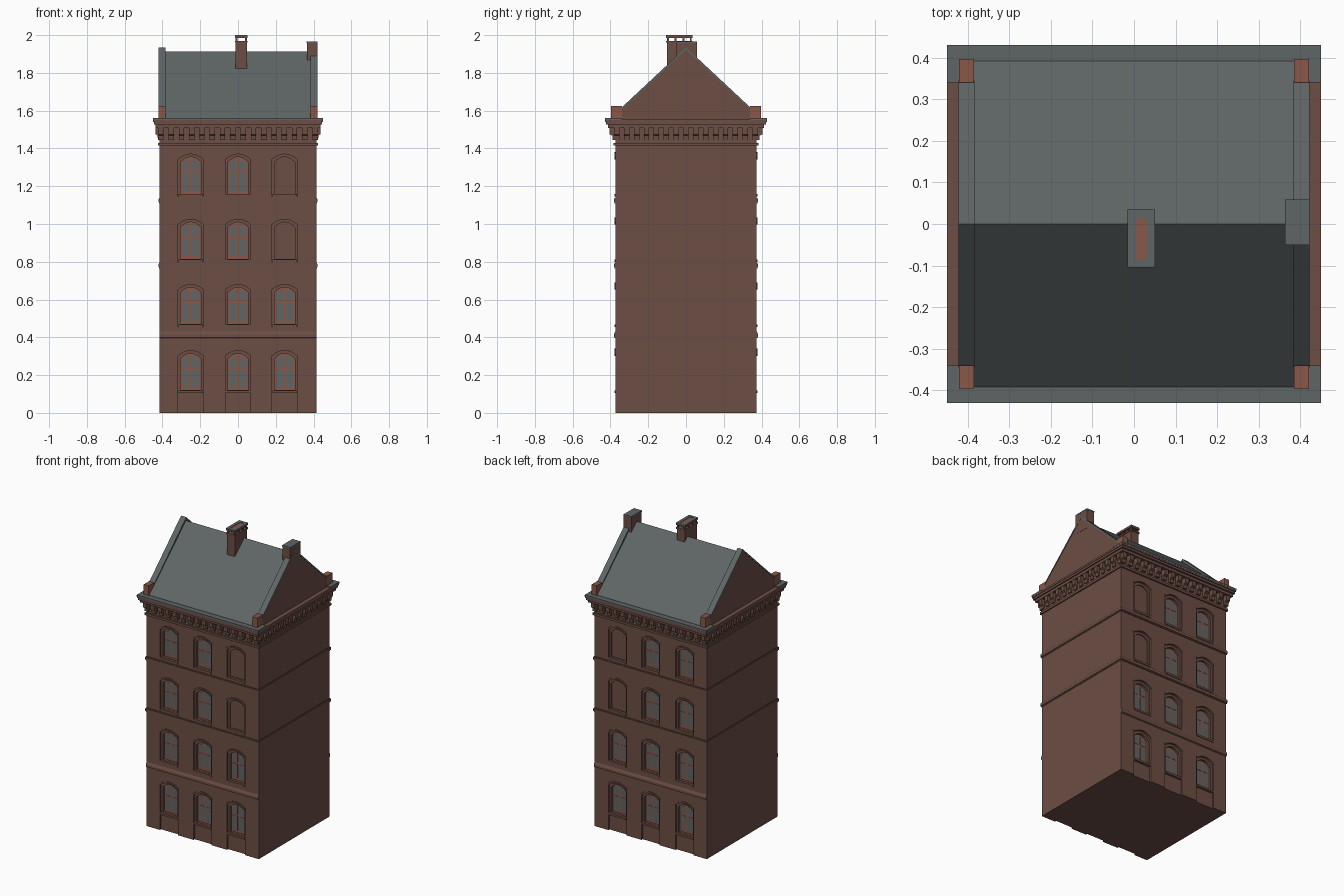
import bpy, bmesh, math

if "Cube" in bpy.data.objects:
    bpy.data.objects.remove(bpy.data.objects["Cube"])

def material(name, rgb):
    m = bpy.data.materials.new(name)
    m.diffuse_color = (*rgb, 1)
    m.use_nodes = True
    m.node_tree.nodes["Principled BSDF"].inputs["Base Color"].default_value = m.diffuse_color
    return m

BRICK = material("brown brick", (0.150, 0.077, 0.058))
TERRA = material("terracotta", (0.250, 0.098, 0.066))
SLATE = material("slate grey", (0.114, 0.128, 0.131))


class Part:
    """Collects boxes and extruded outlines into one object."""
    def __init__(self, name, mat):
        self.name, self.mat, self.bm = name, mat, bmesh.new()

    def prism(self, pts, a, b, axis='y'):
        # outline is (x, z) extruded along y, or (y, z) extruded along x
        def put(p, d):
            return (p[0], d, p[1]) if axis == 'y' else (d, p[0], p[1])
        lo = [self.bm.verts.new(put(p, a)) for p in pts]
        hi = [self.bm.verts.new(put(p, b)) for p in pts]
        self.bm.faces.new(lo)
        self.bm.faces.new(hi[::-1])
        n = len(pts)
        for i in range(n):
            j = (i + 1) % n
            self.bm.faces.new((lo[i], hi[i], hi[j], lo[j]))

    def box(self, x0, x1, y0, y1, z0, z1):
        self.prism([(x0, z0), (x1, z0), (x1, z1), (x0, z1)], y0, y1)

    def course(self, hx, hy, z0, z1):
        self.box(-hx, hx, -hy, hy, z0, z1)

    def finish(self):
        bmesh.ops.recalc_face_normals(self.bm, faces=self.bm.faces)
        me = bpy.data.meshes.new(self.name)
        self.bm.to_mesh(me)
        self.bm.free()
        me.materials.append(self.mat)
        ob = bpy.data.objects.new(self.name, me)
        bpy.context.collection.objects.link(ob)
        return ob


def arch(cx, w, z0, z1, rise=0.028, n=8):
    """Rectangle with a segmental arched head."""
    pts = [(cx - w / 2, z0), (cx + w / 2, z0)]
    for i in range(n + 1):
        t = 1 - 2 * i / n
        pts.append((cx + t * w / 2, z1 - rise * t * t))
    return pts


def carve(target, cutter):
    mod = target.modifiers.new("carve", 'BOOLEAN')
    mod.operation, mod.solver, mod.object = 'DIFFERENCE', 'EXACT', cutter
    bpy.context.view_layer.objects.active = target
    bpy.ops.object.modifier_apply(modifier=mod.name)
    bpy.data.objects.remove(cutter, do_unlink=True)


HX, HY = 0.416, 0.374           # wall half sizes
COLUMNS = (-0.25, 0.0, 0.247)
ROWS = (0.105, 0.455, 0.800, 1.145)

# body with window niches
body = Part("brick_walls", BRICK)
body.course(HX, HY, 0, 1.55)
body = body.finish()
outer = Part("niche_cutter", BRICK)
inner = Part("opening_cutter", BRICK)
sills = Part("window_sills", BRICK)
frames = Part("window_frames", TERRA)
panes = Part("window_panes", SLATE)
hoods = Part("window_hoods", BRICK)
for s in (-1, 1):
    for r, z in enumerate(ROWS):
        for c, x in enumerate(COLUMNS):
            blind = c == 2 and r >= 2
            depth = 0.020 if blind else 0.036
            # shallow surround, running to the ground on the lowest floor
            outer.prism(arch(x, 0.134, -0.02 if r == 0 else z, z + 0.225),
                        s * (HY - 0.012), s * (HY + 0.05))
            inner.prism(arch(x, 0.108, z + 0.015, z + 0.21),
                        s * (HY - depth), s * (HY + 0.05))
            # slim arched hood above the surround
            top = arch(x, 0.146, z + 0.19, z + 0.235)[2:]
            low = arch(x, 0.134, z + 0.19, z + 0.225)[2:]
            hoods.prism(top + low[::-1], s * (HY - 0.004), s * (HY + 0.005))
            sills.box(x - 0.065, x + 0.065, s * (HY - 0.02), s * (HY + 0.004), z, z + 0.013)
            if blind:
                continue
            frames.prism(arch(x, 0.108, z + 0.015, z + 0.21),
                         s * (HY - 0.038), s * (HY - 0.029))
            for k in (-1, 1):
                a, b = x + k * 0.007, x + k * 0.044
                y0, y1 = s * (HY - 0.031), s * (HY - 0.027)
                panes.prism([(a, z + 0.03), (b, z + 0.03), (b, z + 0.125), (a, z + 0.125)], y0, y1)
                panes.prism([(a, z + 0.138), (b, z + 0.138), (b, z + 0.180), (a, z + 0.198)], y0, y1)
carve(body, outer.finish())
carve(body, inner.finish())
for p in (sills, frames, panes, hoods):
    p.finish()

# storey bands
bands = Part("storey_bands", BRICK)
for z in (0.783, 1.127):
    bands.course(HX + 0.006, HY + 0.008, z - 0.011, z + 0.006)
    bands.course(HX + 0.003, HY + 0.004, z - 0.018, z + 0.011)
for s in (-1, 1):
    bands.prism([(s * (HY - 0.01), 0.39), (s * (HY + 0.008), 0.40),
                 (s * (HY + 0.008), 0.415), (s * (HY - 0.002), 0.435)], -HX, HX, 'x')
bands.finish()

# cornice courses
cornice = Part("cornice", BRICK)
cornice.course(0.424, 0.384, 1.415, 1.430)
cornice.course(0.438, 0.412, 1.508, 1.526)
cornice.course(0.446, 0.424, 1.526, 1.540)
cornice.course(0.449, 0.429, 1.540, 1.553)
cornice.finish()

# stepped brackets under the cornice
brackets = Part("cornice_brackets", BRICK)
W = 0.014
for s in (-1, 1):
    n = 16
    for i in range(n):
        x = -0.408 + 0.816 * i / (n - 1)
        brackets.prism([(s * 0.36, 1.445), (s * 0.388, 1.445), (s * 0.390, 1.468),
                        (s * 0.405, 1.475), (s * 0.405, 1.51), (s * 0.36, 1.51)],
                       x - W, x + W, 'x')
    n = 15
    for i in range(n):
        y = -0.366 + 0.732 * i / (n - 1)
        brackets.prism([(s * 0.40, 1.445), (s * 0.424, 1.445), (s * 0.426, 1.468),
                        (s * 0.436, 1.475), (s * 0.436, 1.51), (s * 0.40, 1.51)],
                       y - W, y + W, 'y')
brackets.finish()

# eaves slabs and slate roof
eaves = Part("eaves_slabs", SLATE)
for s in (-1, 1):
    eaves.box(-0.45, 0.45, s * 0.34, s * 0.43, 1.550, 1.561)
eaves.finish()
roof = Part("slate_roof", SLATE)
roof.prism([(-0.392, 1.552), (0.392, 1.552), (0.392, 1.562), (0, 1.912), (-0.392, 1.562)],
           -0.39, 0.39, 'x')
roof.finish()

# gable parapets, their copings and corner posts
gables = Part("gable_parapets", BRICK)
coping = Part("gable_copings", SLATE)
posts = Part("corner_posts", TERRA)
for s in (-1, 1):
    a, b = s * 0.385, s * 0.42
    gables.prism([(-0.39, 1.55), (0.39, 1.55), (0.39, 1.575), (0.34, 1.61),
                  (0, 1.925), (-0.34, 1.61), (-0.39, 1.575)], a, b, 'x')
    for t in (-1, 1):
        coping.prism([(t * 0.345, 1.603), (t * 0.345, 1.613), (0, 1.935), (0, 1.922)],
                     s * 0.383, s * 0.422, 'x')
        posts.box(a - s * 0.001, b + s * 0.001, t * 0.34, t * 0.397, 1.555, 1.626)
for p in (gables, coping, posts):
    p.finish()

# end stack on the right gable
stack = Part("gable_stack", BRICK)
stack.box(0.364, 0.421, -0.05, 0.058, 1.83, 1.958)
stack.finish()
cap = Part("gable_stack_cap", SLATE)
cap.box(0.363, 0.422, -0.051, 0.059, 1.957, 1.966)
cap.finish()

# ridge chimney with vented top
chimney = Part("chimney", BRICK)
chimney.box(-0.012, 0.047, -0.100, 0.030, 1.80, 1.968)
chimney.box(-0.016, 0.051, -0.105, 0.035, 1.960, 1.970)
for x in (-0.012, 0.037):
    for y in (-0.100, -0.061, -0.019, 0.020):
        chimney.box(x, x + 0.010, y, y + 0.010, 1.968, 1.988)
chimney.box(-0.016, 0.051, -0.105, 0.035, 1.986, 1.996)
chimney.finish()
rim = Part("chimney_rim", SLATE)
rim.box(-0.016, 0.005, -0.105, 0.035, 1.995, 2.0)
rim.box(0.031, 0.051, -0.105, 0.035, 1.995, 2.0)
rim.box(0.005, 0.031, -0.105, -0.085, 1.995, 2.0)
rim.box(0.005, 0.031, 0.015, 0.035, 1.995, 2.0)
rim.finish()
flue = Part("chimney_flue", TERRA)
flue.box(0.005, 0.031, -0.085, 0.015, 1.990, 1.997)
flue.finish()
